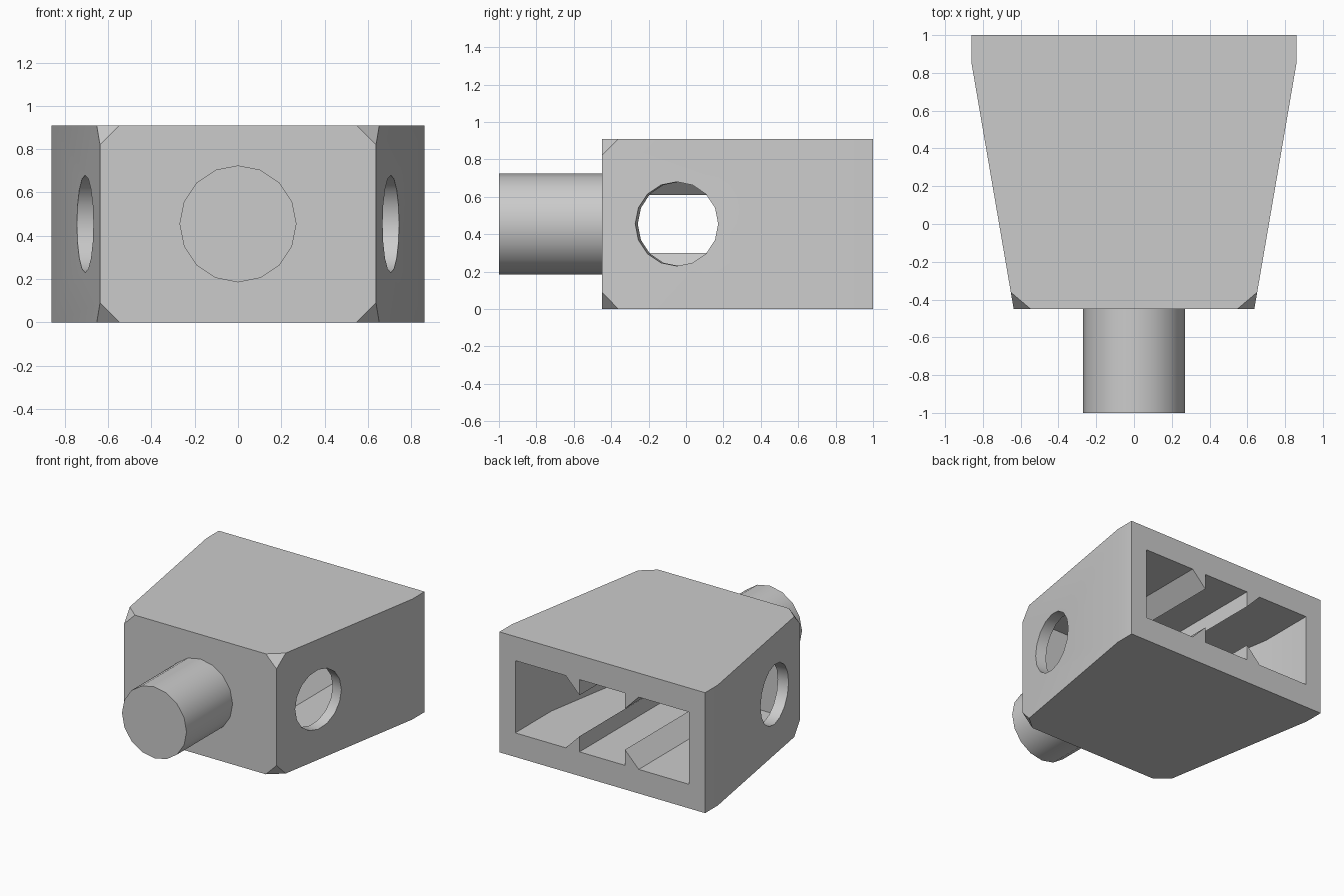
import bpy
import bmesh
import math
from mathutils import Matrix, Vector

if "Cube" in bpy.data.objects:
    bpy.data.objects.remove(bpy.data.objects["Cube"])

HEIGHT = 0.91
MID = HEIGHT / 2
FRONT, BACK = -0.45, 1.0
WALL = 0.182            # floor, roof and front wall thickness
SLOPE = 0.17            # sideways taper of the flanks

grey = bpy.data.materials.new("plain grey")
grey.use_nodes = True
grey.diffuse_color = (0.6, 0.6, 0.6, 1)
grey.node_tree.nodes["Principled BSDF"].inputs["Base Color"].default_value = grey.diffuse_color


def finish(bm, name):
    bmesh.ops.recalc_face_normals(bm, faces=bm.faces)
    mesh = bpy.data.meshes.new(name)
    bm.to_mesh(mesh)
    bm.free()
    mesh.materials.append(grey)
    obj = bpy.data.objects.new(name, mesh)
    bpy.context.collection.objects.link(obj)
    return obj


def prism(points, direction):
    """Extrude a closed outline along a direction."""
    bm = bmesh.new()
    face = bm.faces.new([bm.verts.new(p) for p in points])
    grown = bmesh.ops.extrude_face_region(bm, geom=[face])["geom"]
    verts = [v for v in grown if isinstance(v, bmesh.types.BMVert)]
    bmesh.ops.translate(bm, verts=verts, vec=direction)
    bmesh.ops.recalc_face_normals(bm, faces=bm.faces)
    return bm


def plan(half, z):
    """Mirror the right half of a plan outline."""
    return [(x, y, z) for x, y in half] + [(-x, y, z) for x, y in reversed(half)]


def cylinder(name, radius, length, axis, centre):
    """A 16-sided cylinder lying along a horizontal axis."""
    bm = bmesh.new()
    out = Vector(axis).normalized()
    side = Vector((0, 0, 1)).cross(out)
    frame = Matrix((side, Vector((0, 0, 1)), out)).transposed().to_4x4()
    bmesh.ops.create_cone(bm, cap_ends=True, segments=16, radius1=radius,
                          radius2=radius, depth=length,
                          matrix=Matrix.Translation(centre) @ frame)
    return finish(bm, name)


def cut(target, cutter):
    mod = target.modifiers.new("cut", "BOOLEAN")
    mod.operation = "DIFFERENCE"
    mod.solver = "EXACT"
    mod.object = cutter
    cutter.hide_render = True
    bpy.context.view_layer.objects.active = target
    bpy.ops.object.modifier_apply(modifier=mod.name)
    bpy.data.objects.remove(cutter)


# Tapered housing with clipped front corners
bm = prism(plan([(0.637, FRONT), (0.86, 0.85), (0.86, BACK)], 0), (0, 0, HEIGHT))
corners = [v for v in bm.verts if v.co.y < FRONT + 0.01]
bmesh.ops.bevel(bm, geom=corners, offset=0.09, segments=1, affect="VERTICES")
housing = finish(bm, "housing")

# Hollow chamber open at the back
inner = [(0.585, FRONT + WALL), (0.727, 0.57), (0.727, BACK + 0.1)]
bm = prism(plan(inner, WALL), (0, 0, HEIGHT - 2 * WALL))
cut(housing, finish(bm, "chamber_cutter"))

# Round holes square to the flanks
for s in (-1, 1):
    cut(housing, cylinder("hole_cutter", 0.225, 0.4, (s, -SLOPE, 0), (s * 0.707, -0.05, MID)))

# Barbed ribs on the chamber floor and roof
for s, side in ((-1, "right"), (1, "left")):
    for base, tip, level in ((WALL, 0.30, "floor"), (HEIGHT - WALL, HEIGHT - 0.30, "roof")):
        y = FRONT + WALL - 0.02
        outline = [(s * 0.19, y, base), (s * 0.305, y, base), (s * 0.19, y, tip)]
        finish(prism(outline, (0, BACK - y, 0)), f"{side}_{level}_rib")

# Front peg
peg = cylinder("peg", 0.27, 0.58, (0, -1, 0), (0, -0.71, MID))
bpy.ops.object.select_all(action="DESELECT")
for obj in (peg, housing):
    obj.select_set(True)
bpy.context.view_layer.objects.active = peg
bpy.ops.object.shade_smooth_by_angle(angle=math.radians(30))
